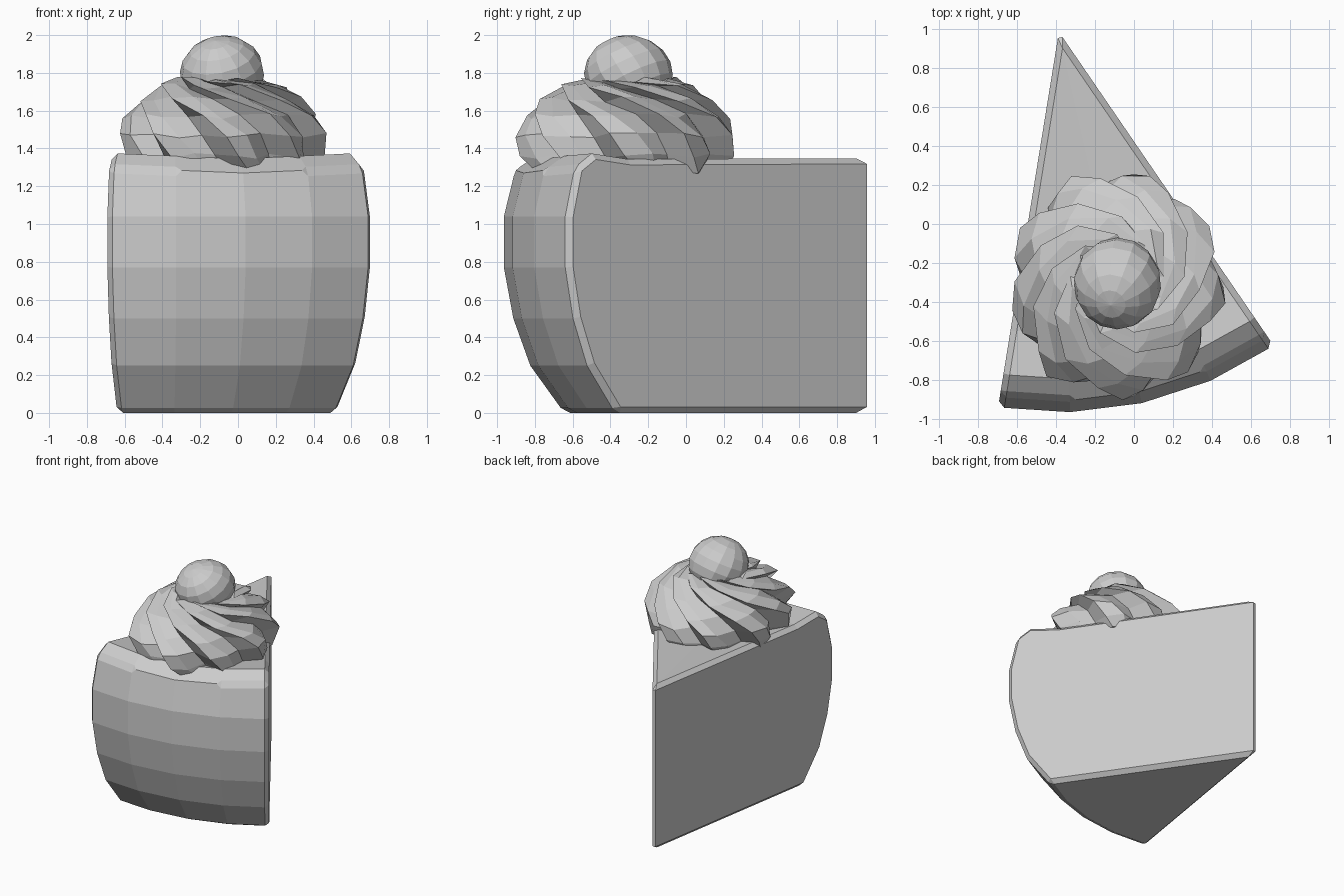
import bpy, bmesh, math, random
from mathutils import Matrix

random.seed(4)
if "Cube" in bpy.data.objects:
    bpy.data.objects.remove(bpy.data.objects["Cube"])

grey = bpy.data.materials.new("plain_grey")
grey.use_nodes = True
grey.diffuse_color = (0.6, 0.6, 0.6, 1)
grey.node_tree.nodes["Principled BSDF"].inputs["Base Color"].default_value = grey.diffuse_color


def finish(name, bm):
    """Turn a bmesh into a flat shaded object."""
    bmesh.ops.recalc_face_normals(bm, faces=bm.faces)
    mesh = bpy.data.meshes.new(name)
    bm.to_mesh(mesh)
    bm.free()
    mesh.materials.append(grey)
    obj = bpy.data.objects.new(name, mesh)
    bpy.context.collection.objects.link(obj)
    return obj


# Cake wedge: a bulging profile swept around the pointed end
tip_x, tip_y, steps = -0.385, 0.985, 4
start, sweep = math.radians(-99.2), math.radians(43.6)
profile = [(1.63, 0), (1.81, 0.25), (1.90, 0.5), (1.95, 0.77),
           (1.95, 1.04), (1.89, 1.30), (1.78, 1.375), (1.55, 1.345)]
bm = bmesh.new()
low = bm.verts.new((tip_x, tip_y, 0))
high = bm.verts.new((tip_x, tip_y, 1.35))
columns = []
for i in range(steps + 1):
    a = start + sweep * i / steps
    sag = 0.03 * (1 - abs(2 * i / steps - 1))
    columns.append([bm.verts.new((tip_x + r * math.cos(a), tip_y + r * math.sin(a),
                                  z - (sag if z > 1.2 else 0))) for r, z in profile])
for a, b in zip(columns, columns[1:]):
    for j in range(len(profile) - 1):
        bm.faces.new((a[j], b[j], b[j + 1], a[j + 1]))
    bm.faces.new((low, b[0], a[0]))
    bm.faces.new((high, a[-1], b[-1]))
for side in (columns[0], columns[-1]):
    bm.faces.new([low] + side + [high])
cake = finish("cake_slice", bm)
bevel = cake.modifiers.new("soft_edges", "BEVEL")
bevel.width = 0.032
bevel.segments = 1
bevel.limit_method = "ANGLE"
bevel.angle_limit = math.radians(42)

# Whipped cream: twisted lobes, each with a ridge, a slope and a groove
lobes, shape = 9, (1.07, 1.0, 0.86)
rings = [(1.28, 0.46, 125), (1.36, 0.50, 120), (1.47, 0.525, 112), (1.57, 0.49, 98),
         (1.66, 0.41, 75), (1.73, 0.32, 45), (1.765, 0.23, 10), (1.74, 0.1, 0)]
bm = bmesh.new()
count = lobes * len(shape)
layers = []
for z, r, twist in rings:
    layer = []
    for i in range(count):
        a = math.radians(twist) + math.tau * i / count + random.uniform(-0.03, 0.03)
        rad = r * shape[i % len(shape)] * random.uniform(0.97, 1.03)
        layer.append(bm.verts.new((-0.09 + rad * math.cos(a), -0.31 + 1.05 * rad * math.sin(a),
                                   z + random.uniform(-0.015, 0.015))))
    layers.append(layer)
for a, b in zip(layers, layers[1:]):
    for i in range(count):
        k = (i + 1) % count
        bm.faces.new((a[i], a[k], b[k], b[i]))
bm.faces.new(layers[0])
bm.faces.new(layers[-1])
finish("whipped_cream", bm)

# Cherry: a squashed, tilted ball
bm = bmesh.new()
bmesh.ops.create_uvsphere(bm, u_segments=14, v_segments=9, radius=0.235)
bmesh.ops.transform(bm, verts=bm.verts, matrix=(
    Matrix.Translation((-0.085, -0.305, 1.795)) @ Matrix.Rotation(-0.2, 4, "Y")
    @ Matrix.Diagonal((0.96, 1, 0.87, 1)) @ Matrix.Rotation(0.5, 4, "X")))
finish("cherry", bm)
